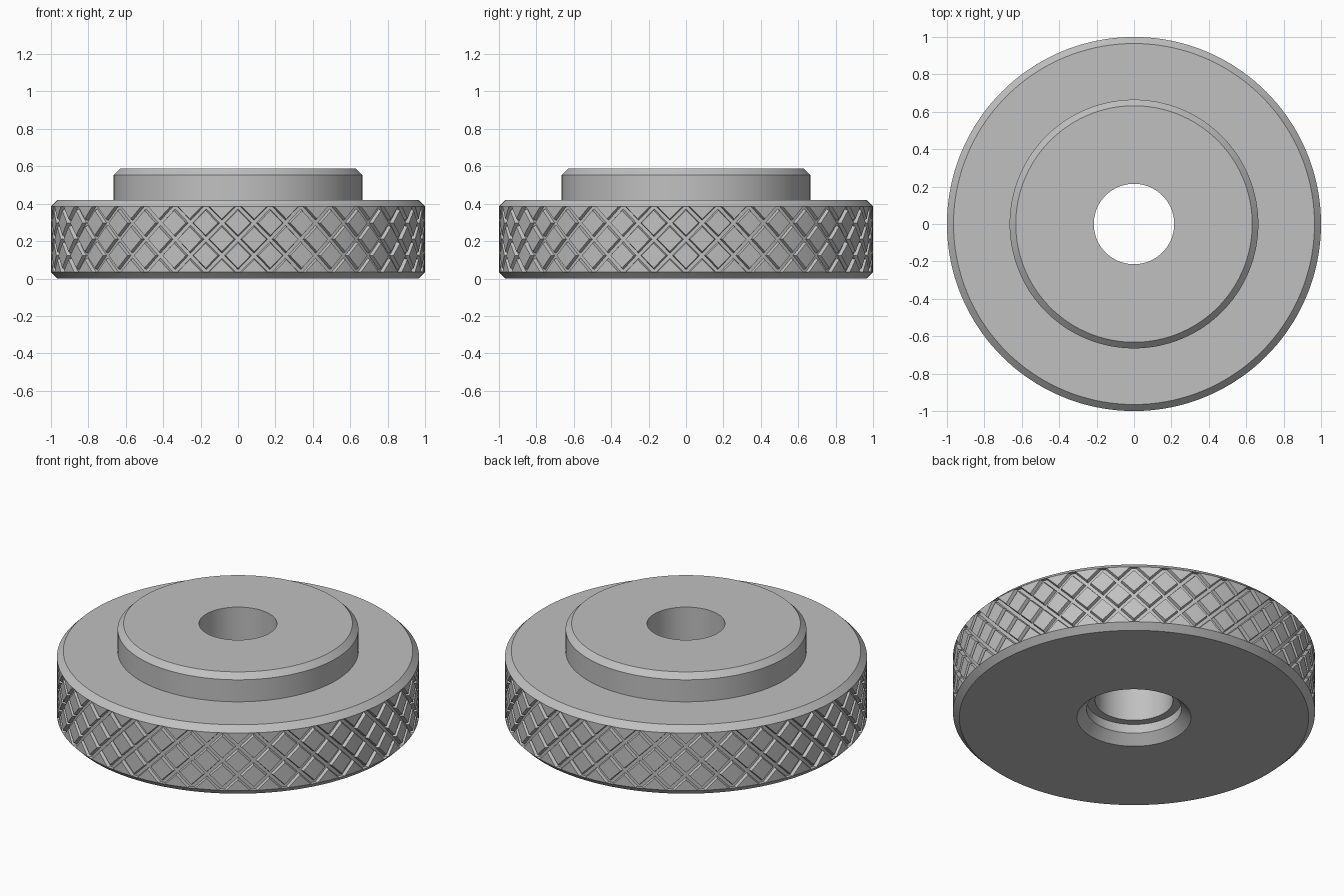
import bpy
import bmesh
from math import sin, cos, tau, radians
from mathutils import Vector

cube = bpy.data.objects.get("Cube")
if cube:
    bpy.data.objects.remove(cube, do_unlink=True)

# Single plain metal colour
steel = bpy.data.materials.new("plain_grey_metal")
steel.use_nodes = True
GREY = (0.53, 0.53, 0.53, 1)
steel.diffuse_color = GREY
steel.node_tree.nodes["Principled BSDF"].inputs["Base Color"].default_value = GREY

BAND_LOW, BAND_HIGH = 0.035, 0.385
OUTER, FLOOR = 1.0, 0.98
COLUMNS = 36


def finish(name, bm):
    bmesh.ops.recalc_face_normals(bm, faces=bm.faces)
    mesh = bpy.data.meshes.new(name)
    bm.to_mesh(mesh)
    bm.free()
    mesh.materials.append(steel)
    obj = bpy.data.objects.new(name, mesh)
    bpy.context.collection.objects.link(obj)
    bpy.ops.object.select_all(action="DESELECT")
    obj.select_set(True)
    bpy.context.view_layer.objects.active = obj
    bpy.ops.object.shade_smooth_by_angle(angle=radians(28))
    return obj


# Turned body: rim with knurl floor, raised hub, stepped and chamfered bore
profile = [
    (0.315, 0), (0.965, 0), (OUTER, BAND_LOW), (FLOOR, BAND_LOW),
    (FLOOR, BAND_HIGH), (OUTER, BAND_HIGH), (0.965, 0.42), (0.665, 0.42),
    (0.665, 0.554), (0.632, 0.587), (0.215, 0.587), (0.215, 0.108),
    (0.262, 0.108), (0.262, 0.053),
]
bm = bmesh.new()
verts = [bm.verts.new((r, 0, z)) for r, z in profile]
edges = [bm.edges.new((v, verts[i - 1])) for i, v in enumerate(verts)]
bmesh.ops.spin(bm, geom=verts + edges, cent=(0, 0, 0), axis=(0, 0, 1),
               angle=tau, steps=144, use_merge=True)
bmesh.ops.remove_doubles(bm, verts=bm.verts, dist=0.0001)
finish("knob_body", bm)


# Knurling: raised diamond pads separated by crossing helical grooves
def add_pad(bm, angle, height):
    half_w = tau / COLUMNS / 2
    half_h = (BAND_HIGH - BAND_LOW) / 4

    def ring(radius, gap):
        corners = []
        for dx, dz in ((-1, 0), (0, -1), (1, 0), (0, 1)):
            a = angle + dx * (half_w - gap)
            z = height + dz * (half_h - gap)
            z = min(max(z, BAND_LOW), BAND_HIGH)
            corners.append(bm.verts.new((radius * cos(a), radius * sin(a), z)))
        return corners

    top, base = ring(OUTER, 0.021), ring(FLOOR, 0.013)
    left, low, right, high = top
    bm.faces.new((left, low, high))
    bm.faces.new((low, right, high))
    for i in range(4):
        bm.faces.new((base[i - 1], base[i], top[i], top[i - 1]))


bm = bmesh.new()
for row in range(5):
    z = BAND_LOW + (BAND_HIGH - BAND_LOW) * row / 4
    for column in range(COLUMNS):
        add_pad(bm, tau * (column + (0 if row % 2 else 0.5)) / COLUMNS, z)
finish("knurled_grip", bm)
